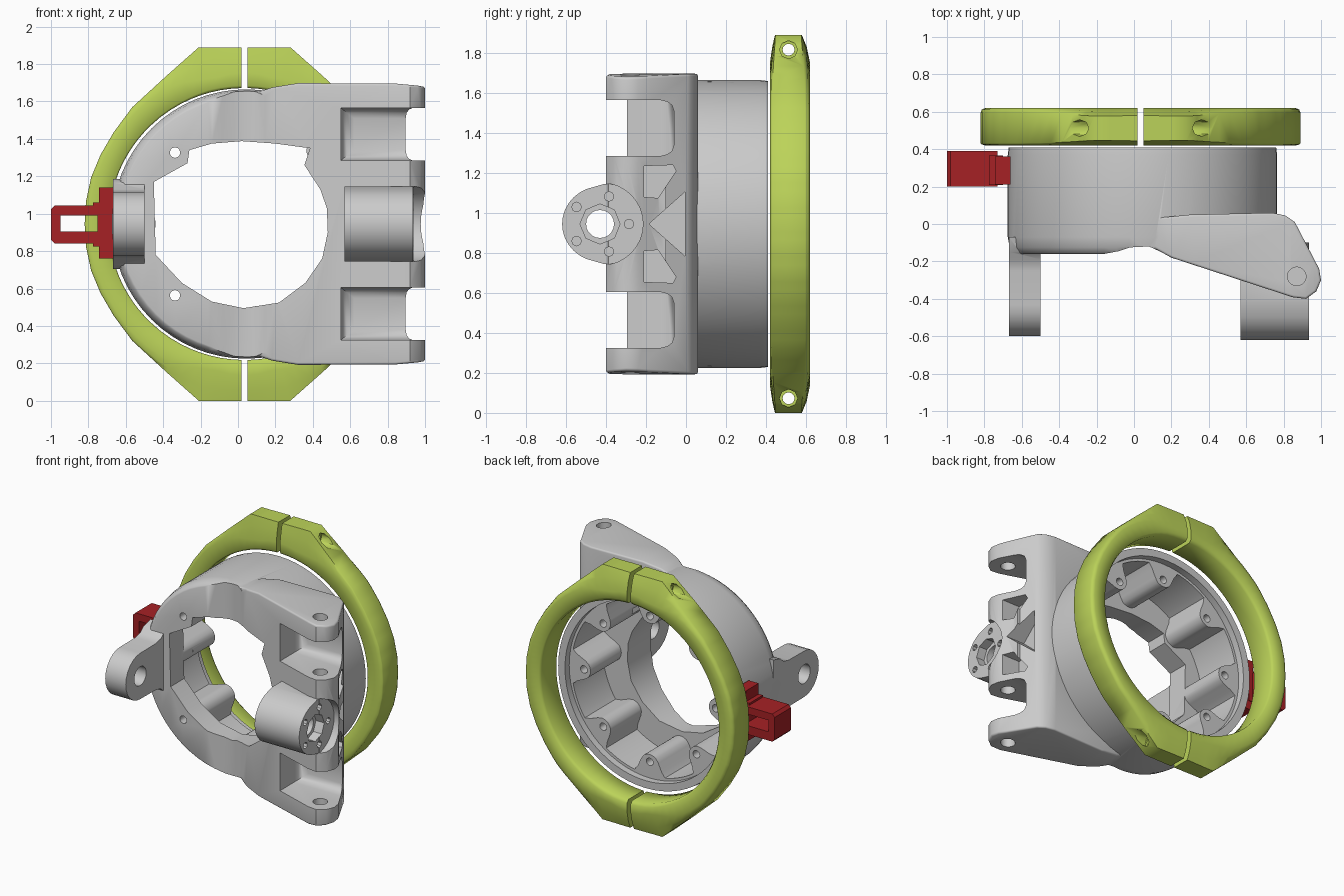
import bpy, bmesh
from math import sin, cos, pi, radians, hypot

if "Cube" in bpy.data.objects:
    bpy.data.objects.remove(bpy.data.objects["Cube"])

CX, CZ = 0.045, 0.945          # barrel axis (runs along y)
PY = -0.42                     # pivot bore position (runs along x)


def loft(name, rings):
    """Closed solid through a list of matching rings."""
    bm = bmesh.new()
    vs = [[bm.verts.new(p) for p in r] for r in rings]
    n = len(rings[0])
    for a, b in zip(vs, vs[1:]):
        for i in range(n):
            j = (i + 1) % n
            bm.faces.new((a[i], a[j], b[j], b[i]))
    bm.faces.new(vs[0])
    bm.faces.new(vs[-1])
    bmesh.ops.recalc_face_normals(bm, faces=bm.faces)
    me = bpy.data.meshes.new(name)
    bm.to_mesh(me)
    bm.free()
    ob = bpy.data.objects.new(name, me)
    bpy.context.collection.objects.link(ob)
    return ob


def prism(name, pts, axis, a, b):
    """Extrude a 2D profile along an axis (x: y,z  y: x,z  z: x,y)."""
    put = {'x': lambda p, t: (t, p[0], p[1]),
           'y': lambda p, t: (p[0], t, p[1]),
           'z': lambda p, t: (p[0], p[1], t)}[axis]
    return loft(name, [[put(p, t) for p in pts] for t in (a, b)])


def circ(u, v, r, n=32):
    return [(u + r * cos(2 * pi * i / n), v + r * sin(2 * pi * i / n)) for i in range(n)]


def rect(u0, u1, v0, v1):
    return [(u0, v0), (u1, v0), (u1, v1), (u0, v1)]


def activate(ob):
    bpy.ops.object.select_all(action='DESELECT')
    ob.select_set(True)
    bpy.context.view_layer.objects.active = ob


def boolean(ob, other, op='DIFFERENCE'):
    m = ob.modifiers.new('bool', 'BOOLEAN')
    m.operation, m.solver, m.object = op, 'EXACT', other
    activate(ob)
    bpy.ops.object.modifier_apply(modifier=m.name)
    bpy.data.objects.remove(other, do_unlink=True)


def cut(ob, pts, axis, a, b):
    boolean(ob, prism('cutter', pts, axis, a, b))


def soften(ob, width):
    m = ob.modifiers.new('soft', 'BEVEL')
    m.width, m.segments, m.limit_method, m.angle_limit = width, 3, 'ANGLE', radians(50)
    activate(ob)
    bpy.ops.object.modifier_apply(modifier=m.name)


def finish(ob, color=None, angle=38):
    activate(ob)
    bpy.ops.object.shade_smooth_by_angle(angle=radians(angle))
    if color:
        m = bpy.data.materials.new(ob.name)
        m.diffuse_color = (*color, 1)
        m.use_nodes = True
        m.node_tree.nodes["Principled BSDF"].inputs["Base Color"].default_value = m.diffuse_color
        ob.data.materials.clear()
        ob.data.materials.append(m)


def mirror_z(pts):
    return [(u, 2 * CZ - v) for u, v in pts]


# Barrel: revolved drum with a softened, scooped front
body = loft('housing', [[(x, y, z) for x, z in circ(CX, CZ, r, 64)]
                        for r, y in ((0.715, 0.41), (0.72, 0.37), (0.72, -0.07),
                                     (0.71, -0.125), (0.69, -0.155), (0.66, -0.17), (0.66, -0.36))])
boolean(body, prism('front_shape', [(-0.8, -0.16), (-0.16, -0.16), (-0.08, -0.145), (-0.02, -0.125),
                                    (0.08, -0.12), (0.2, -0.175), (0.9, -0.385), (0.9, 0.6), (-0.8, 0.6)],
                    'z', -0.2, 2.1), 'INTERSECT')

# Wedge-shaped fork block on the right
fork = prism('fork', [(0.0, -0.09), (0.1, -0.125), (0.2, -0.18), (0.85, -0.392), (0.92, -0.4),
                      (0.975, -0.36), (1.0, -0.3), (0.99, -0.24), (0.86, 0.01), (0.81, 0.045),
                      (0.74, 0.06), (0.3, 0.05), (0.0, 0.02)], 'z', 0.1, 1.8)
top = [(-0.1, 1.56), (0.05, 1.632), (0.18, 1.675), (0.32, 1.698), (0.84, 1.696), (0.96, 1.685), (1.1, 1.66)]
boolean(fork, prism('outline', top + mirror_z(top)[::-1], 'y', -0.6, 0.3), 'INTERSECT')
soften(fork, 0.012)
boolean(body, fork, 'UNION')

# Left lug with a rounded end and flared root
arc = [(-0.43 - 0.17 * sin(t * pi / 12), CZ + 0.17 * cos(t * pi / 12)) for t in range(13)]
boolean(body, prism('lug', [(-0.07, CZ + 0.24), (-0.15, CZ + 0.22), (-0.19, CZ + 0.185), (-0.25, CZ + 0.172)] +
                    arc + [(-0.25, CZ - 0.172), (-0.19, CZ - 0.185), (-0.15, CZ - 0.22), (-0.07, CZ - 0.24)],
                    'x', -0.668, -0.5), 'UNION')

# Right pivot boss, blended into the fork
arc = [(PY - 0.2 * sin(t * pi / 16), CZ + 0.19 * cos(t * pi / 16)) for t in range(1, 16)]
cut(body, circ(PY, CZ, 0.205), 'x', 0.938, 1.2)
boolean(body, prism('boss', [(-0.1, CZ + 0.2), (-0.41, CZ + 0.2)] + arc +
                    [(-0.41, CZ - 0.2), (-0.1, CZ - 0.2)], 'x', 0.57, 0.935), 'UNION')

# Main cavity: its profile leaves eight screw ridges standing
cavity = []
for i in range(192):
    t = 2 * pi * i / 192
    off = abs((t + pi / 8) % (pi / 4) - pi / 8)
    f = min(1, max(0, (off - 0.10) / 0.1))
    r = 0.485 + 0.02 * min(1, off / 0.1) ** 2 + 0.135 * f * f * (3 - 2 * f)
    cavity.append((CX + r * cos(t), CZ + r * sin(t)))
cut(body, cavity, 'y', 0.0, 0.5)
cut(body, circ(CX, CZ, 0.66, 64), 'y', 0.36, 0.5)

# Front opening
cut(body, [(-0.45, 1.17), (-0.27, 1.27), (-0.26, 1.34), (-0.14, 1.375), (0.02, 1.388), (0.2, 1.375),
           (0.385, 1.35), (0.355, 1.26), (0.44, 1.13), (0.475, 1.03), (0.48, 0.9), (0.45, 0.76),
           (0.36, 0.63), (0.22, 0.525), (0.03, 0.495), (-0.14, 0.53), (-0.3, 0.63), (-0.44, 0.78)],
    'y', -0.8, 0.1)

# Screw holes in the ridges; the two on the left run right through
for k in range(8):
    a = k * pi / 4
    cut(body, circ(CX + 0.54 * cos(a), CZ + 0.54 * sin(a), 0.028, 12), 'y',
        -0.4 if k in (3, 5) else 0.15, 0.45)

# Fork slots with rounded floors, ear pin holes and pockets in the slanted face
web = [(-0.21, 1.08), (-0.21, 1.235), (-0.065, 1.24), (-0.05, 1.21), (-0.14, 1.075)]
for lo, w, z0, z1 in ((1.285, web, 1.18, 1.9), (0.325, mirror_z(web), 0.0, 0.71)):
    boolean(body, loft('slot', [[(x, y, z) for x, z in rect(0.55 + d, 1.3, lo + d * 0.8, lo + 0.28 - d * 0.8)]
                                for y, d in ((-0.7, 0), (-0.13, 0), (-0.095, 0.01), (-0.07, 0.032), (-0.06, 0.07))]))
    cut(body, circ(0.87, -0.28, 0.05, 20), 'z', z0, z1)
    cut(body, w, 'x', 0.83, 1.2)
cut(body, [(-0.185, CZ), (-0.005, CZ + 0.16), (-0.005, CZ - 0.16)], 'x', 0.81, 1.2)

# Pivot bore through both sides, with a ring of small holes
cut(body, circ(PY - 0.01, CZ, 0.07, 20), 'x', -0.9, 1.2)
cut(body, circ(PY - 0.01, CZ, 0.1, 8), 'x', 0.87, 1.2)
for k in range(5):
    a = 2 * pi * k / 5
    cut(body, circ(PY - 0.01 + 0.145 * cos(a), CZ + 0.145 * sin(a), 0.024, 8), 'x', 0.85, 1.2)
finish(body)


# Split clamp ring: boxy section (share of thickness, y) that tapers towards the lugs
def section(h):
    k = min(1, max(0, (h - 0.86) / 0.1))
    c = 0.9 - 0.5 * k
    return [(0.06, 0.42), (0, 0.43), (0, 0.60), (0.1, 0.62), (c - 0.1, 0.62), ((c + 1) / 2, 0.612 - 0.01 * k),
            (1, 0.595 - 0.018 * k), (1, 0.432 + 0.015 * k), ((c + 1) / 2, 0.425 + 0.008 * k), (c - 0.1, 0.42)]


quarter = [(0.015, 0.945), (0.245, 0.945), (0.42, 0.79), (0.6, 0.625), (0.7, 0.49), (0.77, 0.37),
           (0.82, 0.25), (0.848, 0.12), (0.855, 0)]
outline = quarter + [(x, -z) for x, z in quarter[-2::-1]]
path = [tuple(a[k] + (b[k] - a[k]) * i / 3 for k in (0, 1))
        for a, b in zip(outline, outline[1:]) for i in range(3)] + [outline[-1]]
for side, label in ((-1, 'left'), (1, 'right')):
    rings = []
    for x, z in path:
        h = hypot(x, z)
        ix, iz = max(0.015, 0.727 * x / h), 0.727 * z / h
        rings.append([(0.035 + side * (ix + s * (x - ix)), y, CZ + iz + s * (z - iz)) for s, y in section(h)])
    half = loft('clamp_ring_' + label, rings)
    for sz in (-1, 1):
        z = CZ + sz * 0.872
        cut(half, circ(0.513, z, 0.03, 12), 'x', -0.6, 0.7)
        cut(half, circ(0.513, z, 0.045, 8), 'x', 0.035 + side * 0.26, 0.035 + side * 0.6)
    finish(half, (0.5, 0.65, 0.1), 60)

# Red side bracket: mounting plate, step and open loop
bracket = prism('side_bracket', rect(-0.742, -0.66, 0.76, 1.14), 'y', 0.21, 0.36)
boolean(bracket, prism('step', rect(-0.775, -0.70, 0.825, 1.06), 'y', 0.208, 0.365), 'UNION')
boolean(bracket, prism('loop', [(-1.0, 0.86), (-0.98, 0.84), (-0.73, 0.84), (-0.73, 1.045),
                                (-0.98, 1.045), (-1.0, 1.025)], 'y', 0.2, 0.39), 'UNION')
cut(bracket, rect(-0.95, -0.75, 0.905, 0.99), 'y', 0.0, 0.6)
finish(bracket, (0.38, 0.015, 0.018))
